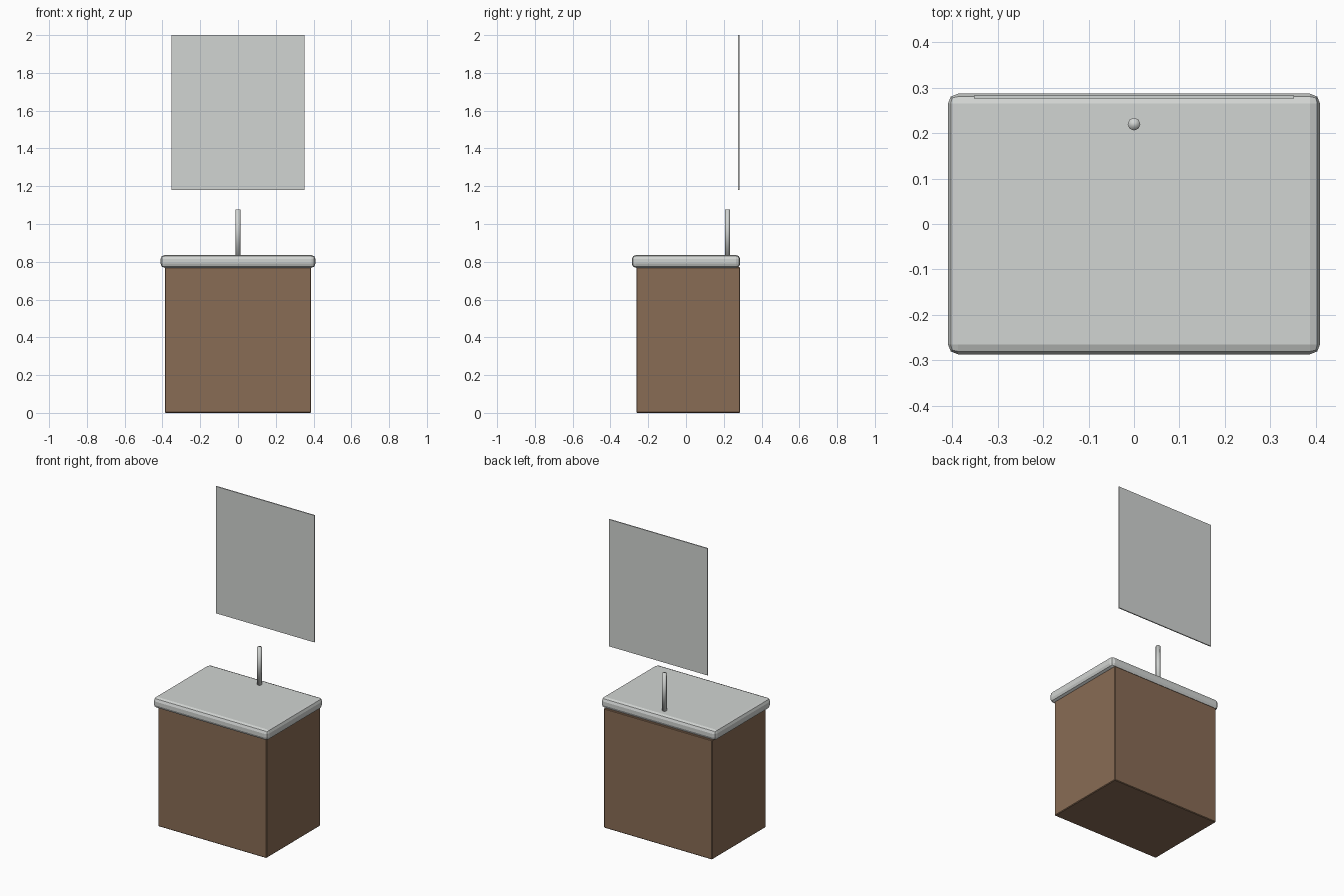
import bpy

if "Cube" in bpy.data.objects:
    bpy.data.objects.remove(bpy.data.objects["Cube"])


def material(name, rgb):
    m = bpy.data.materials.new(name)
    m.diffuse_color = (*rgb, 1.0)
    m.use_nodes = True
    m.node_tree.nodes["Principled BSDF"].inputs["Base Color"].default_value = m.diffuse_color
    return m


wood = material("brown_wood", (0.25, 0.15, 0.09))
grey = material("pale_grey", (0.64, 0.66, 0.645))


def box(name, lo, hi, mat, bevel=0.0, segments=1):
    centre = [(a + b) / 2 for a, b in zip(lo, hi)]
    bpy.ops.mesh.primitive_cube_add(size=1, location=centre)
    ob = bpy.context.object
    ob.name = name
    ob.scale = [b - a for a, b in zip(lo, hi)]
    bpy.ops.object.transform_apply(location=False, rotation=False, scale=True)
    ob.data.materials.append(mat)
    if bevel:
        mod = ob.modifiers.new("bevel", "BEVEL")
        mod.width = bevel
        mod.segments = segments
    return ob


# Cabinet body, flush with the back of the basin top
box("cabinet", (-0.387, -0.263, 0.0), (0.387, 0.287, 0.772), wood, 0.004)

# Thick rounded basin top
box("basin_top", (-0.41, -0.287, 0.768), (0.41, 0.287, 0.836), grey, 0.022, 2)

# Wall mirror floating above the back edge
box("mirror", (-0.352, 0.276, 1.18), (0.352, 0.283, 2.0), grey)

# Upright tap
bpy.ops.mesh.primitive_cylinder_add(vertices=8, radius=0.014, depth=0.245,
                                    location=(0, 0.22, 0.9545))
tap = bpy.context.object
tap.name = "tap"
tap.data.materials.append(grey)
bpy.ops.object.shade_smooth()
